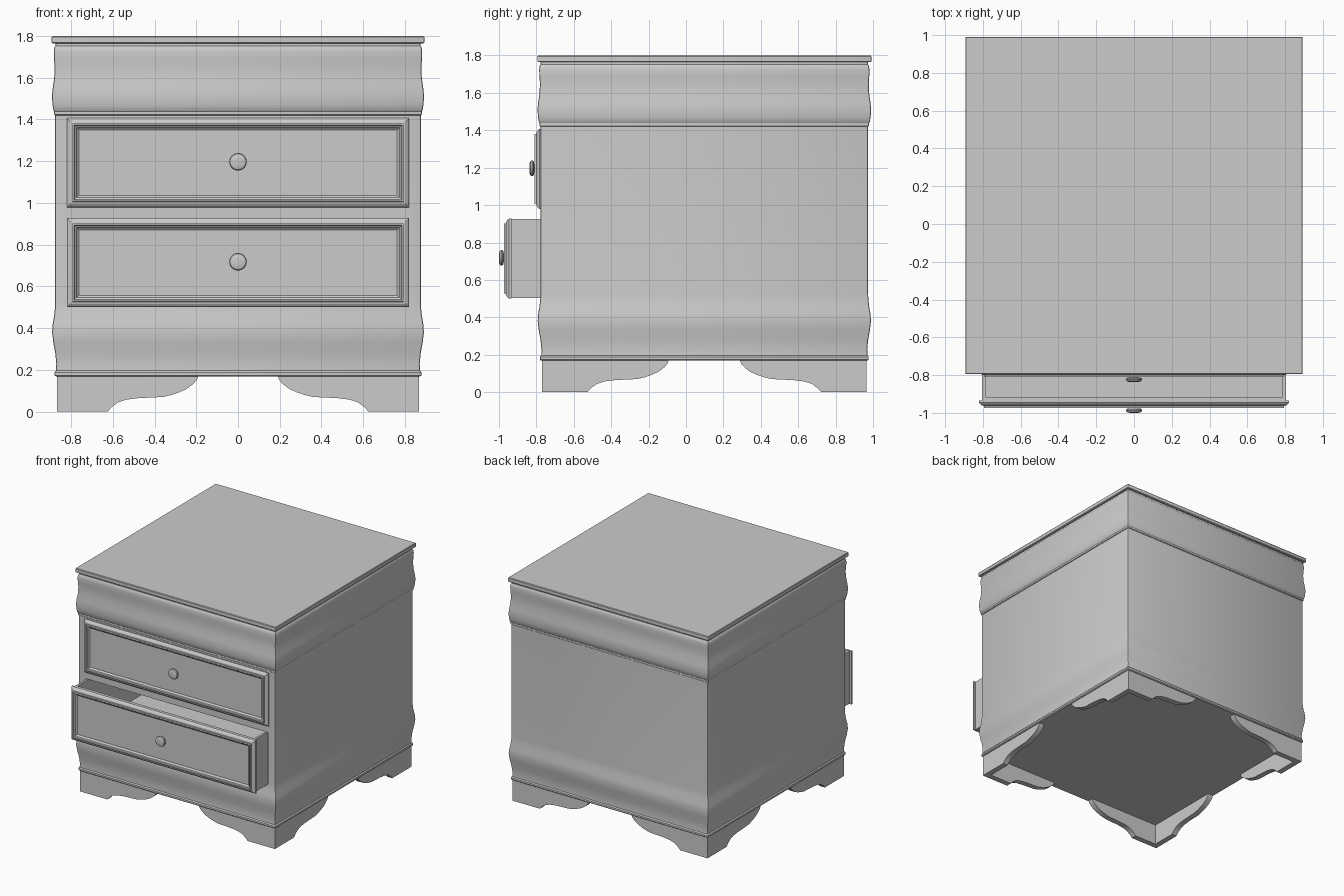
import bpy, bmesh, math
from mathutils import Vector

if "Cube" in bpy.data.objects:
    bpy.data.objects.remove(bpy.data.objects["Cube"])

CY = 0.098  # depth centre of the cabinet


def make(name, bm, smooth=True):
    bmesh.ops.recalc_face_normals(bm, faces=bm.faces)
    me = bpy.data.meshes.new(name)
    bm.to_mesh(me)
    bm.free()
    ob = bpy.data.objects.new(name, me)
    bpy.context.collection.objects.link(ob)
    if smooth:
        bpy.ops.object.select_all(action='DESELECT')
        bpy.context.view_layer.objects.active = ob
        ob.select_set(True)
        bpy.ops.object.shade_smooth_by_angle(angle=math.radians(28))
    return ob


def loft(name, rings, smooth=True):
    """Skin a stack of equal-length closed rings and cap both ends."""
    bm = bmesh.new()
    rows = [[bm.verts.new(p) for p in ring] for ring in rings]
    n = len(rows[0])
    for a, b in zip(rows, rows[1:]):
        for i in range(n):
            j = (i + 1) % n
            bm.faces.new((a[i], a[j], b[j], b[i]))
    bm.faces.new(rows[0])
    bm.faces.new(rows[-1])
    return make(name, bm, smooth)


def plan_ring(h, z, r=0.008):
    """Square with slightly rounded corners, seen from above."""
    pts = []
    for k in range(4):
        c = math.pi / 2 * k
        cx = (h - r) * (1 if k in (0, 3) else -1)
        cy = (h - r) * (1 if k in (0, 1) else -1)
        for s in range(3):
            a = c + s * math.pi / 4
            pts.append((cx + r * math.cos(a), CY + cy + r * math.sin(a), z))
    return pts


def box_bm(x, y0, y1, z0, z1):
    bm = bmesh.new()
    bmesh.ops.create_cube(bm, size=1)
    for v in bm.verts:
        v.co = Vector((v.co.x * 2 * x, (y0 + y1) / 2 + v.co.y * (y1 - y0),
                       (z0 + z1) / 2 + v.co.z * (z1 - z0)))
    return bm


# Cabinet body with curved upper and lower mouldings: (z, half width)
profile = [(.168, .872), (.174, .879), (.188, .879), (.196, .872), (.23, .871), (.28, .876),
           (.33, .885), (.38, .891), (.42, .888), (.46, .881), (.5, .877), (.52, .876),
           (1.42, .876), (1.424, .881), (1.438, .881), (1.442, .884), (1.47, .889), (1.51, .892),
           (1.55, .888), (1.6, .881), (1.65, .879), (1.69, .882), (1.725, .883),
           (1.745, .88), (1.752, .875), (1.768, .875)]
body = loft("cabinet_body", [plan_ring(h, z) for z, h in profile])

# Top slab
loft("top_slab", [plan_ring(h, z, .004) for z, h in
                  [(1.765, .888), (1.769, .893), (1.795, .893), (1.8, .889)]])

DRAWERS = [("lower", .714, 0.0), ("upper", 1.193, .163)]  # name, centre z, y shift
HX, HZ = .82, .214

# Drawer openings
for name, zc, dy in DRAWERS:
    cutter = make(name + "_opening_cutter", box_bm(.81, -1.2, .9, zc - .212, zc + .212), False)
    cutter.hide_render = True
    mod = body.modifiers.new("opening", 'BOOLEAN')
    mod.operation, mod.solver, mod.object = 'DIFFERENCE', 'EXACT', cutter
    bpy.context.view_layer.objects.active = body
    bpy.ops.object.modifier_apply(modifier=mod.name)
    bpy.data.objects.remove(cutter)

# Drawers: framed front, open box, knob
front_profile = [(0, -.934), (0, -.946), (.006, -.954), (.016, -.961), (.026, -.963),
                 (.027, -.973), (.034, -.974), (.038, -.968), (.046, -.965),
                 (.05, -.958), (.057, -.953)]  # inset, y
knob_profile = [(.02, -.952), (.02, -.974), (.034, -.976), (.041, -.981), (.042, -.987),
                (.038, -.995), (.028, -.999), (.012, -1.0)]  # radius, y
for name, zc, dy in DRAWERS:
    loft(name + "_drawer_front",
         [[(sx * (HX - i), y + dy, zc + sz * (HZ - i))
           for sx, sz in ((-1, -1), (1, -1), (1, 1), (-1, 1))] for i, y in front_profile], False)

    bm = box_bm(.804, -.934 + dy, .66 + dy, zc - .21, zc + .212)
    bm.normal_update()
    top = [f for f in bm.faces if f.normal.z > .9]
    bmesh.ops.inset_region(bm, faces=top, thickness=.025)
    new = bmesh.ops.extrude_face_region(bm, geom=top)["geom"]
    bmesh.ops.delete(bm, geom=top, context='FACES')
    bmesh.ops.translate(bm, vec=(0, 0, -.38), verts=[g for g in new if isinstance(g, bmesh.types.BMVert)])
    make(name + "_drawer_box", bm, False)

    loft(name + "_drawer_knob",
         [[(r * math.cos(a), y + dy, zc + .004 + r * math.sin(a))
           for a in (math.tau * k / 32 for k in range(32))] for r, y in knob_profile])

# Bracket feet: one scrolled outline per side of each corner
OUT, T = .868, .045
scroll = [(.625, 0), (.605, .022), (.575, .044), (.535, .057), (.48, .064), (.42, .067),
          (.36, .07), (.32, .079), (.28, .093), (.245, .109), (.215, .132), (.197, .152), (.19, .17)]
for fx, xn in ((-1, "left"), (1, "right")):
    for fy, yn in ((-1, "front"), (1, "back")):
        for along_x in (True, False):
            outline = [(OUT if along_x else OUT - T, .17), (OUT if along_x else OUT - T, 0)] + scroll
            rings = []
            for d in (OUT, OUT - T):
                rings.append([(fx * u, CY + fy * d, z) if along_x else (fx * d, CY + fy * u, z)
                              for u, z in outline])
            loft(f"{yn}_{xn}_foot_{'face' if along_x else 'side'}", rings)
